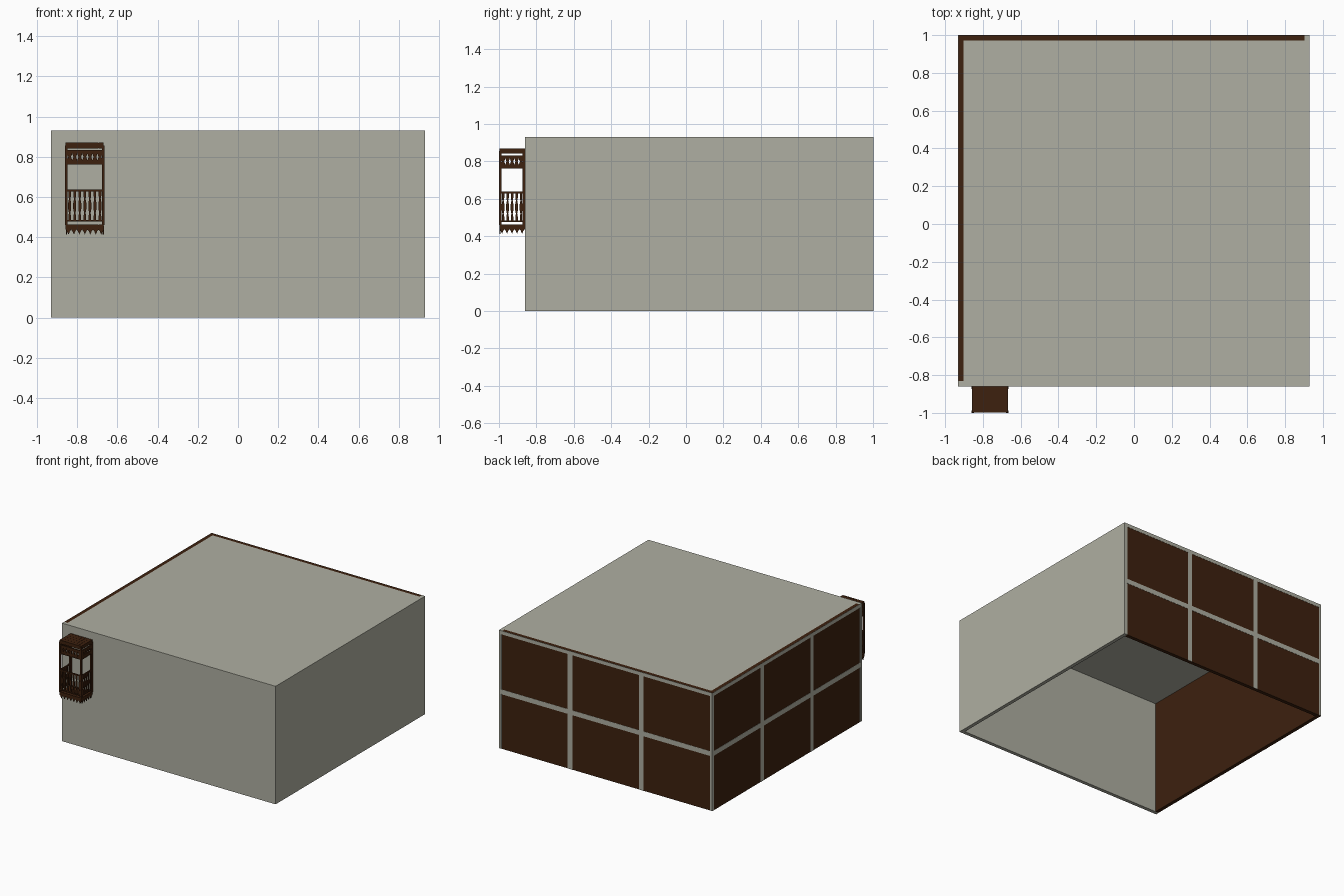
import bpy, bmesh
from mathutils import Vector

if "Cube" in bpy.data.objects:
    bpy.data.objects.remove(bpy.data.objects["Cube"])


def material(name, rgb):
    m = bpy.data.materials.new(name)
    m.diffuse_color = (*rgb, 1)
    m.use_nodes = True
    m.node_tree.nodes["Principled BSDF"].inputs["Base Color"].default_value = m.diffuse_color
    return m


PLASTER = material("grey plaster", (0.43, 0.43, 0.36))
WOOD = material("dark wood", (0.047, 0.0150, 0.0045))


def finish(name, bm, mat):
    bmesh.ops.recalc_face_normals(bm, faces=bm.faces[:])
    me = bpy.data.meshes.new(name)
    bm.to_mesh(me)
    bm.free()
    me.materials.append(mat)
    ob = bpy.data.objects.new(name, me)
    bpy.context.collection.objects.link(ob)
    return ob


def add_box(bm, lo, hi):
    lo, hi = Vector(lo), Vector(hi)
    vs = bmesh.ops.create_cube(bm, size=1)["verts"]
    for v in vs:
        v.co = (lo + hi) / 2 + Vector(a * b for a, b in zip(v.co, hi - lo))


def boxes(name, mat, *spans):
    bm = bmesh.new()
    for lo, hi in spans:
        add_box(bm, lo, hi)
    return finish(name, bm, mat)


def add_board(bm, centre, along, profile, thick):
    """Flat sawn board: profile is (half width, z), mirrored left and right."""
    along = Vector(along)
    normal = along.cross(Vector((0, 0, 1)))
    pts = [(w, z) for w, z in profile] + [(-w, z) for w, z in reversed(profile) if w > 0]
    c = Vector((*centre, 0))
    f = bm.faces.new([bm.verts.new(c + along * w + Vector((0, 0, z)) - normal * thick / 2)
                      for w, z in pts])
    new = bmesh.ops.extrude_face_region(bm, geom=[f])["geom"]
    bmesh.ops.translate(bm, vec=normal * thick,
                        verts=[g for g in new if isinstance(g, bmesh.types.BMVert)])


# ---- room shell, open below ----
X, Y0, Y1, H, T = 0.93, -0.86, 1.0, 0.93, 0.028
boxes("front_wall", PLASTER, ((-X, Y0, 0), (X, Y0 + T, H)))
boxes("right_wall", PLASTER, ((X - T, Y0 + T, 0), (X, Y1, H)))
boxes("ceiling", PLASTER, ((-X + T, Y0 + T, H - T), (X - T, Y1 - T, H)))

# dark infill walls at the left and back
boxes("left_infill", WOOD, ((-X, Y0 + T, 0), (-X + T, Y1, H)))
boxes("back_infill", WOOD, ((-X + T, Y1 - T, 0), (X - T, Y1, H)))

# plaster grid of bars on the outside of the infill
E, B = 0.0015, 0.02
left, back = [], []
for i in range(4):
    f = i / 3
    cx = -X + 2 * X * f
    cy = Y0 + (Y1 - Y0) * f
    back.append(((max(cx - B, -X), Y1, 0), (min(cx + B, X), Y1 + E, H)))
    left.append(((-X - E, max(cy - B, Y0), 0), (-X, min(cy + B, Y1), H)))
for z0, z1 in ((0.43, 0.468), (H - T, H)):
    back.append(((-X, Y1, z0), (X, Y1 + E, z1)))
    left.append(((-X - E, Y0, z0), (-X, Y1, z1)))
boxes("back_frame", PLASTER, *back)
boxes("left_frame", PLASTER, *left)

# ---- carved balcony on the front wall ----
bx0, bx1, by0, by1 = -0.86, -0.664, -1.0, -0.86
P = 0.013

# plank roof and floor
for name, z0, z1 in (("balcony_roof", 0.842, 0.87), ("balcony_floor", 0.437, 0.462)):
    n, w = 7, (bx1 - bx0 - 0.006) / 7
    boxes(name, WOOD, *[((bx0 + 0.003 + i * w, by0 + 0.002, z0),
                         (bx0 + 0.003 + (i + 1) * w - 0.0012, by1, z1)) for i in range(n)],
          ((bx0 + 0.004, by0 + 0.003, z0 + 0.001), (bx1 - 0.004, by1, z1 - 0.002)))

# corner posts
boxes("balcony_posts", WOOD, *[((x, y, 0.46), (x + P, y + P, 0.857))
                               for x in (bx0, bx1 - P) for y in (by0, by1 - P)])

# hand rails and lower rails on the three open sides
rails = []
for z, h in ((0.628, 0.010), (0.477, 0.008), (0.762, 0.006), (0.828, 0.005)):
    rails.append(((bx0 + P, by0 + 0.002, z), (bx1 - P, by0 + 0.011, z + h)))
    for x in (bx0 + 0.002, bx1 - 0.011):
        rails.append(((x, by0 + P, z), (x + 0.009, by1 - P, z + h)))
boxes("balcony_rails", WOOD, *rails)


# sawn boards: pierced frieze, balusters and pointed valance
def sides(name, thick, make_profile, inset):
    bm = bmesh.new()
    yc, xl, xr = by0 + 0.0065, bx0 + 0.0065, bx1 - 0.0065
    runs = (((bx0, yc), (1, 0, 0), bx1 - bx0, 7),
            ((xl, by0), (0, 1, 0), by1 - by0, 5),
            ((xr, by0), (0, 1, 0), by1 - by0, 5))
    for start, along, length, n in runs:
        pitch = (length - 2 * inset) / n
        for i in range(n):
            d = inset + (i + 0.5) * pitch
            add_board(bm, (start[0] + along[0] * d, start[1] + along[1] * d),
                      along, make_profile(pitch / 2), thick)
    finish(name, bm, WOOD)


sides("balcony_frieze", 0.006, lambda h: [
    (h, 0.766), (h, 0.782), (h - 0.006, 0.799), (h, 0.816), (h, 0.832)], 0.010)
sides("balcony_balusters", 0.006, lambda h: [
    (0.0065, 0.482), (0.0065, 0.505), (0.0035, 0.520), (0.0075, 0.540), (0.0075, 0.570),
    (0.0035, 0.590), (0.0065, 0.605), (0.0065, 0.630)], 0.010)
sides("balcony_valance", 0.006, lambda h: [
    (0, 0.413), (h * 0.55, 0.430), (h, 0.438), (h, 0.458)], 0.003)
